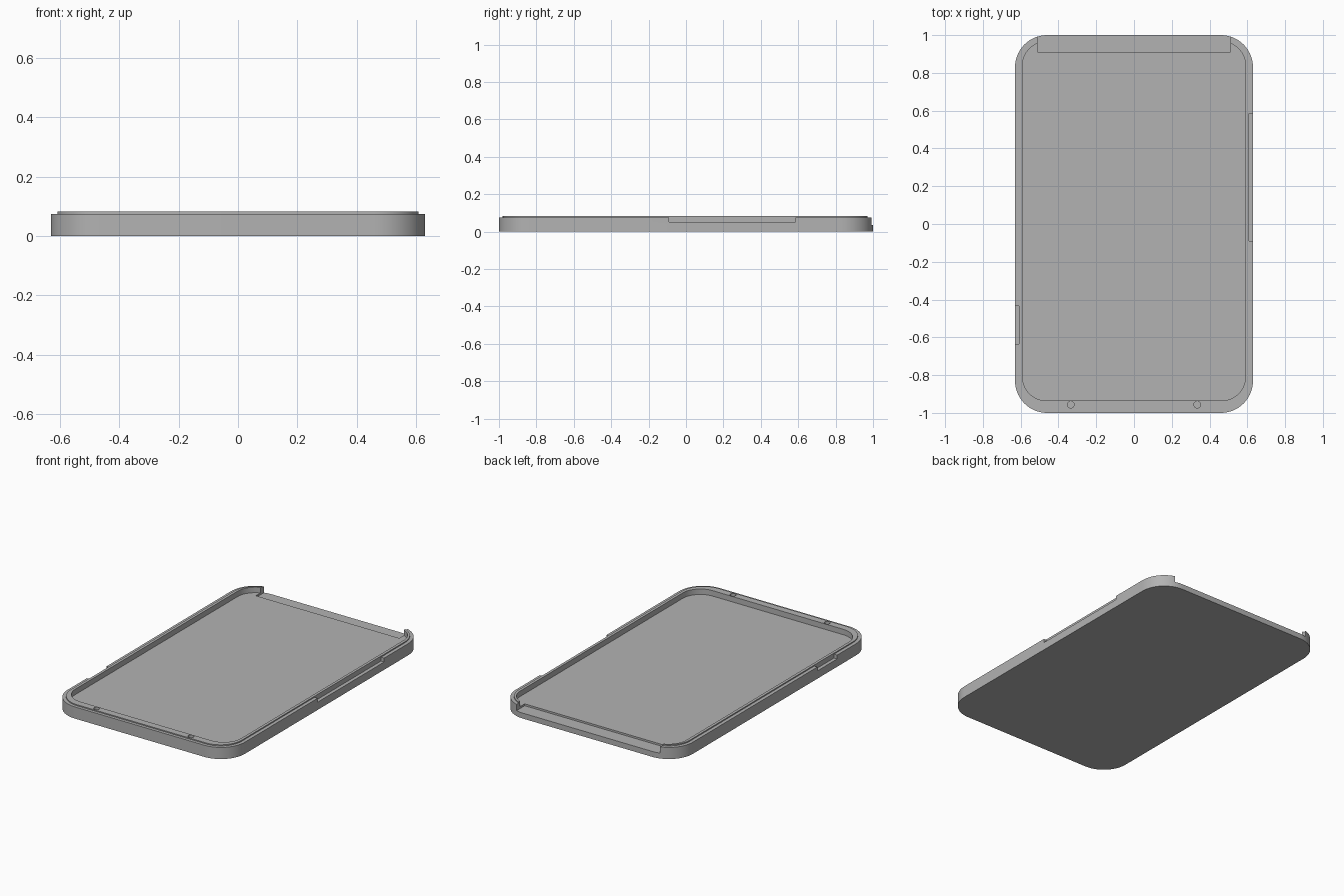
import bpy, bmesh, math

cube = bpy.data.objects.get("Cube")
if cube:
    bpy.data.objects.remove(cube)

RIM, TOP, FLOOR = 0.075, 0.082, 0.047

grey = bpy.data.materials.new("plain grey")
grey.use_nodes = True
grey.diffuse_color = (0.45, 0.45, 0.45, 1)
grey.node_tree.nodes["Principled BSDF"].inputs["Base Color"].default_value = (0.45, 0.45, 0.45, 1)


def rounded_loop(bm, half_x, front, back, radius, z, steps=14):
    """One ring of vertices around a rounded rectangle."""
    corners = [(1, back - radius), (-1, back - radius), (-1, front + radius), (1, front + radius)]
    ring = []
    for quarter, (side, cy) in enumerate(corners):
        cx = side * (half_x - radius)
        for i in range(steps + 1):
            a = (quarter + i / steps) * math.pi / 2
            ring.append(bm.verts.new((cx + radius * math.cos(a), cy + radius * math.sin(a), z)))
    return ring


def finish(bm, name):
    bmesh.ops.recalc_face_normals(bm, faces=bm.faces)
    mesh = bpy.data.meshes.new(name)
    bm.to_mesh(mesh)
    bm.free()
    mesh.materials.append(grey)
    obj = bpy.data.objects.new(name, mesh)
    bpy.context.collection.objects.link(obj)
    return obj


def box_cutter(name, x, y, z):
    bm = bmesh.new()
    bmesh.ops.create_cube(bm, size=1)
    for v in bm.verts:
        for axis, (low, high) in enumerate((x, y, z)):
            v.co[axis] = high if v.co[axis] > 0 else low
    return finish(bm, name)


# Tray shell: outer wall, rim step, raised lip, cavity and floor
outer = (0.63, -1.0, 1.0, 0.17)
lip = (0.608, -0.98, 0.98, 0.15)
cavity = (0.59, -0.935, 0.965, 0.125)
bm = bmesh.new()
levels = [(outer, 0), (outer, RIM), (lip, RIM), (lip, TOP), (cavity, TOP), (cavity, FLOOR)]
rings = [rounded_loop(bm, *shape, z) for shape, z in levels]
for low, high in zip(rings, rings[1:]):
    for i in range(len(low)):
        j = (i + 1) % len(low)
        bm.faces.new((low[i], low[j], high[j], high[i]))
bm.faces.new(rings[0])
bm.faces.new(rings[-1])
tray = finish(bm, "tray")

# Back opening and the two shallow side recesses
cutters = [
    box_cutter("back_opening", (-0.51, 0.51), (0.91, 1.1), (0.035, 0.2)),
    box_cutter("long_side_recess", (0.6075, 0.7), (-0.09, 0.585), (0.05, 0.2)),
    box_cutter("short_side_recess", (-0.7, -0.6075), (-0.635, -0.435), (0.05, 0.2)),
]

# Pin holes in the front lip
for side in (-1, 1):
    bm = bmesh.new()
    bmesh.ops.create_cone(bm, cap_ends=True, segments=24, radius1=0.018, radius2=0.018, depth=0.06)
    bmesh.ops.translate(bm, verts=bm.verts, vec=(side * 0.335, -0.956, TOP))
    cutters.append(finish(bm, "pin_hole"))

bpy.context.view_layer.objects.active = tray
for cutter in cutters:
    cutter.hide_render = True
    mod = tray.modifiers.new(cutter.name, 'BOOLEAN')
    mod.operation = 'DIFFERENCE'
    mod.solver = 'EXACT'
    mod.object = cutter
    bpy.ops.object.modifier_apply(modifier=mod.name)
    bpy.data.objects.remove(cutter)

bpy.ops.object.select_all(action='DESELECT')
tray.select_set(True)
bpy.ops.object.shade_smooth_by_angle(angle=math.radians(30))
